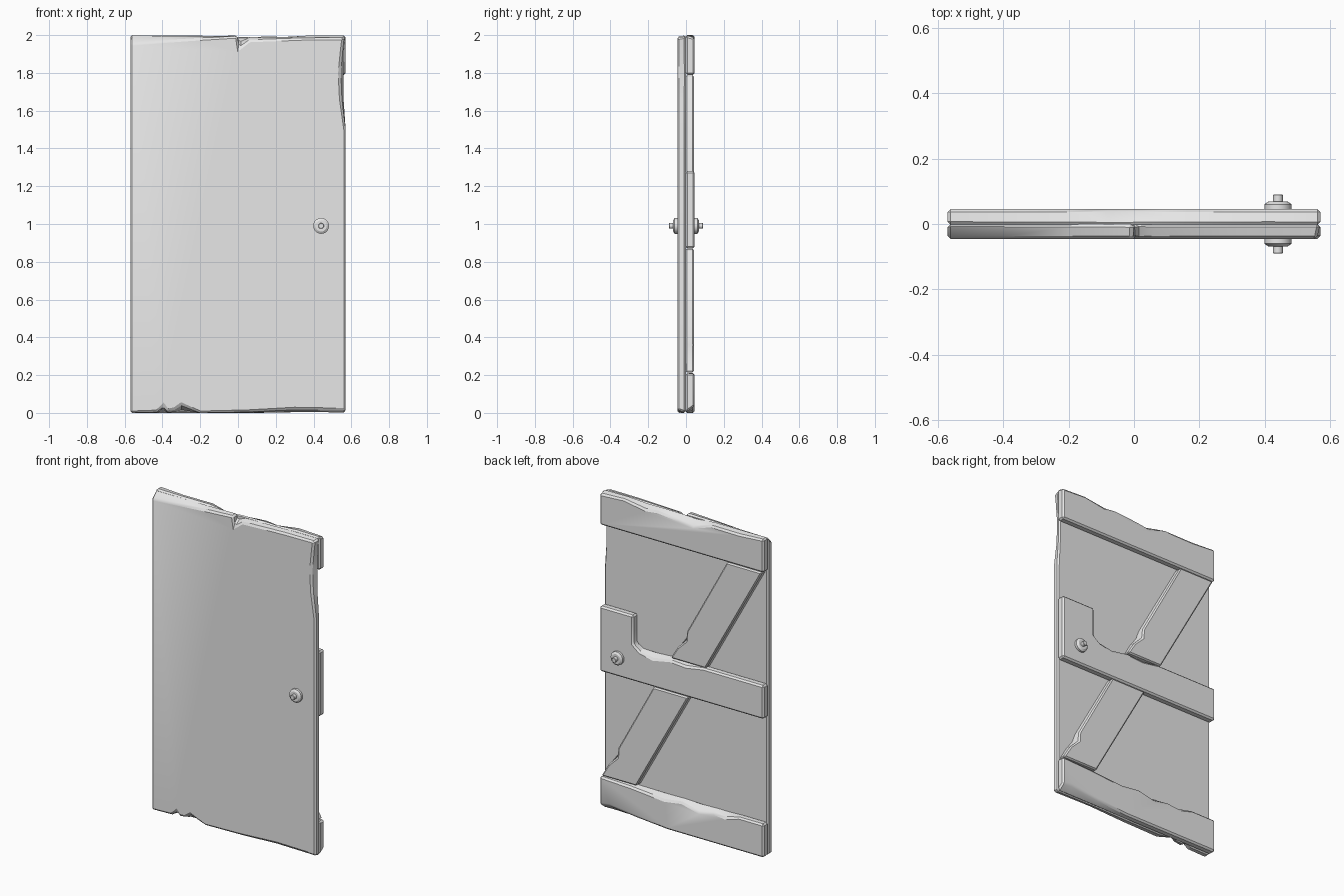
import bpy, bmesh, math

if "Cube" in bpy.data.objects:
    bpy.data.objects.remove(bpy.data.objects["Cube"])

wood = bpy.data.materials.new("plain grey wood")
wood.diffuse_color = (0.8, 0.8, 0.8, 1)
wood.use_nodes = True
wood.node_tree.nodes["Principled BSDF"].inputs["Base Color"].default_value = wood.diffuse_color
T = 0.046   # half thickness of the door


def finish(bm, name, bevel=0.0):
    bmesh.ops.recalc_face_normals(bm, faces=bm.faces)
    me = bpy.data.meshes.new(name)
    bm.to_mesh(me)
    bm.free()
    me.materials.append(wood)
    ob = bpy.data.objects.new(name, me)
    bpy.context.collection.objects.link(ob)
    bpy.ops.object.select_all(action='DESELECT')
    ob.select_set(True)
    bpy.context.view_layer.objects.active = ob
    if bevel:
        m = ob.modifiers.new("worn_edges", 'BEVEL')
        m.width, m.segments = bevel, 1
        m.limit_method, m.angle_limit = 'ANGLE', math.radians(50)
        m.use_clamp_overlap = False
        bpy.ops.object.modifier_apply(modifier=m.name)
    bpy.ops.object.shade_smooth_by_angle(angle=math.radians(30))
    return ob


def plank(name, outline, y_whole, y_worn, bevel=0.01):
    """Board from (x, z, dx, dz); the offsets shape chips on the worn face."""
    bm = bmesh.new()
    pts = [(*p, 0, 0)[:4] for p in outline]
    a = [bm.verts.new((x, y_whole, z)) for x, z, _, _ in pts]
    b = [bm.verts.new((x + dx, y_worn, z + dz)) for x, z, dx, dz in pts]
    bm.faces.new(a)
    bm.faces.new(b)
    for i in range(len(a)):
        j = (i + 1) % len(a)
        bm.faces.new((a[i], a[j], b[j], b[i]))
    return finish(bm, name, bevel)


# Front panel: worn top edge with a notch, chipped right edge and bottom
plank("front_panel", [
    (-0.57, 0), (-0.43, 0.0, 0, 0.005), (-0.395, 0.01, 0, 0.03),
    (-0.375, 0.0, 0, 0.012), (-0.335, 0.0, 0, 0.02), (-0.3, 0.01, 0, 0.035),
    (-0.2, 0), (0.05, 0, 0, 0.006), (0.3, 0, 0, 0.02), (0.57, 0, 0, 0.015),
    (0.57, 1.5), (0.562, 1.66, -0.015, 0), (0.562, 1.8, -0.022, 0),
    (0.565, 1.93, -0.012, 0), (0.57, 1.995, -0.01, -0.01),
    (0.34, 1.995, 0, -0.012), (0.06, 1.99, 0, -0.018), (0.006, 1.97, 0, -0.04),
    (-0.004, 1.998, 0, -0.004), (-0.2, 1.998, 0, -0.016),
    (-0.4, 1.998, 0, -0.03), (-0.57, 1.998, 0, -0.045)], 0, -T)

# Cross battens on the back, with gouged edges
plank("top_batten", [
    (-0.57, 1.79), (0.57, 1.79), (0.57, 2, 0, -0.015), (0.4, 2, 0, -0.005),
    (0.25, 1.995, 0, -0.025), (0.17, 1.995, 0, -0.015), (0.02, 1.995, 0, -0.03),
    (-0.08, 1.99, 0, -0.04), (-0.2, 2, 0, -0.01), (-0.4, 2, 0, -0.012),
    (-0.57, 2)], -0.003, T)
plank("bottom_batten", [
    (-0.57, 0), (0.1, 0), (0.3, 0, 0, 0.02), (0.5, 0, 0, 0.045),
    (0.57, 0, 0, 0.035), (0.57, 0.21), (0.35, 0.21, 0, -0.01),
    (0.12, 0.21, 0, -0.03), (0.0, 0.21, 0, -0.012), (-0.12, 0.208, 0, -0.04),
    (-0.22, 0.21, 0, -0.02), (-0.3, 0.21, 0, -0.028), (-0.4, 0.21),
    (-0.57, 0.21)], -0.003, T)

# Middle batten with the raised lock block at the handle side
plank("middle_batten", [
    (-0.57, 0.87), (0.57, 0.87), (0.57, 1.28), (0.335, 1.28),
    (0.335, 1.10), (0.29, 1.075, 0, -0.01), (0.2, 1.075, 0, -0.03),
    (0.08, 1.08, 0, -0.012), (-0.03, 1.08, 0, -0.02), (-0.15, 1.08),
    (-0.57, 1.08)], -0.003, T)

# Two diagonal braces lying on one line, each with a chip in its outer edge
SLOPE = -0.555
for name, z0, z1, chip in (("lower_brace", 0.215, 0.868, 0.36),
                           ("upper_brace", 1.082, 1.788, 1.22)):
    def edge(z, off):
        return 0.56 + SLOPE * (z - 0.215) - off
    plank(name, [
        (edge(z0, 0.245), z0), (edge(z0, 0), z0),
        (edge(chip - 0.06, 0), chip - 0.06, -0.004, 0),
        (edge(chip, 0.008), chip, -0.025, 0),
        (edge(chip + 0.06, 0), chip + 0.06, -0.004, 0),
        (edge(z1, 0), z1), (edge(z1, 0.245), z1)], -0.003, T - 0.003, 0.008)

# Round handle plates and spindle, turned around one axis through the door
half = [(0.0, 0.09), (0.013, 0.09), (0.015, 0.088), (0.015, 0.068),
        (0.03, 0.068), (0.042, 0.06), (0.042, 0.03)]
profile = half + [(r, -y) for r, y in reversed(half)]
bm = bmesh.new()
vs = [bm.verts.new((0.44 + r, y, 0.99)) for r, y in profile]
es = [bm.edges.new(p) for p in zip(vs, vs[1:])]
bmesh.ops.spin(bm, geom=vs + es, cent=(0.44, 0, 0.99), axis=(0, 1, 0),
               angle=math.tau, steps=20)
bmesh.ops.remove_doubles(bm, verts=bm.verts, dist=1e-5)
finish(bm, "door_handle")
